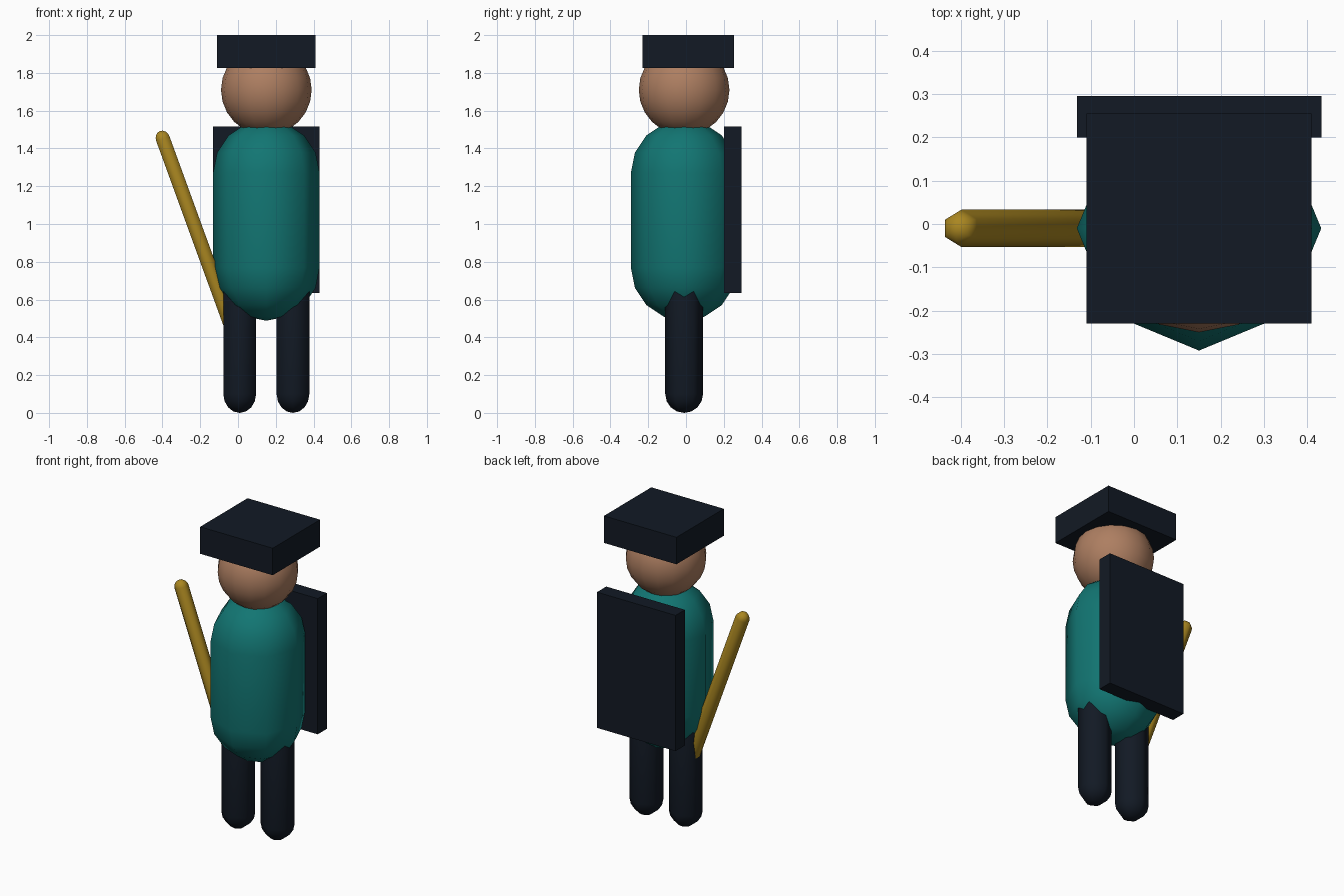
import bpy, bmesh
from math import sin, cos, pi, radians
from mathutils import Vector

if "Cube" in bpy.data.objects:
    bpy.data.objects.remove(bpy.data.objects["Cube"])

CX, CY = 0.15, -0.01


def material(name, rgb):
    m = bpy.data.materials.new(name)
    m.diffuse_color = (*rgb, 1)
    m.use_nodes = True
    m.node_tree.nodes["Principled BSDF"].inputs["Base Color"].default_value = m.diffuse_color
    return m


teal = material("teal", (0.006, 0.18, 0.17))
navy = material("navy", (0.006, 0.010, 0.018))
skin = material("skin", (0.42, 0.21, 0.12))
gold = material("gold", (0.40, 0.24, 0.015))


def finish(name, bm, mat, smooth):
    bmesh.ops.recalc_face_normals(bm, faces=bm.faces)
    for f in bm.faces:
        f.smooth = smooth
    me = bpy.data.meshes.new(name)
    bm.to_mesh(me)
    bm.free()
    me.materials.append(mat)
    ob = bpy.data.objects.new(name, me)
    bpy.context.collection.objects.link(ob)
    return ob


def capsule(name, a, b, r, sides, mat, caps=4):
    """Low-poly capsule between cap centres a (bottom) and b (top)."""
    a, b = Vector(a), Vector(b)
    half = (b - a).length / 2
    bm = bmesh.new()
    rings = []
    for s in (-1, 1):
        for i in range(caps):
            t = (i if s > 0 else caps - 1 - i) / caps * pi / 2
            z, rr = s * (half + r * sin(t)), r * cos(t)
            rings.append([bm.verts.new((rr * sin(2 * pi * k / sides),
                                        rr * cos(2 * pi * k / sides), z))
                          for k in range(sides)])
    poles = [bm.verts.new((0, 0, s * (half + r))) for s in (-1, 1)]
    for k in range(sides):
        n = (k + 1) % sides
        for lo, hi in zip(rings, rings[1:]):
            bm.faces.new((lo[k], lo[n], hi[n], hi[k]))
        bm.faces.new((poles[0], rings[0][n], rings[0][k]))
        bm.faces.new((poles[1], rings[-1][k], rings[-1][n]))
    ob = finish(name, bm, mat, True)
    d = b - a
    ob.location = (a + b) / 2
    ob.rotation_euler = (0, Vector((d.z, d.x)).angle_signed(Vector((1, 0))), 0)
    return ob


def box(name, lo, hi, mat):
    lo, hi = Vector(lo), Vector(hi)
    bm = bmesh.new()
    bmesh.ops.create_cube(bm, size=1)
    bmesh.ops.scale(bm, vec=hi - lo, verts=bm.verts)
    ob = finish(name, bm, mat, False)
    ob.location = (lo + hi) / 2
    return ob


# torso and legs
capsule("torso", (CX, CY, 0.77), (CX, CY, 1.27), 0.282, 8, teal)
for side, name in ((-1, "right_leg"), (1, "left_leg")):
    x = CX + side * 0.141
    capsule(name, (x, CY, 0.10), (x, CY, 0.66), 0.10, 6, navy)

# head
bm = bmesh.new()
bmesh.ops.create_uvsphere(bm, u_segments=16, v_segments=12, radius=0.24)
finish("head", bm, skin, True).location = (CX, CY, 1.71)

# hat and back panel
box("hat", (-0.11, -0.23, 1.825), (0.41, 0.255, 2.0), navy)
box("backpack", (-0.132, 0.20, 0.635), (0.432, 0.295, 1.515), navy)

# leaning staff, lower end buried in the leg
top = Vector((-0.398, CY, 1.452))
lean = radians(20)
end = top + 1.1 * Vector((sin(lean), 0, -cos(lean)))
staff = capsule("staff", end, top, 0.043, 6, gold)
staff.rotation_euler = (0, -lean, 0)
for leg_like in (o for o in bpy.data.objects if o.name != "staff"):
    leg_like.rotation_euler = (0, 0, 0)
